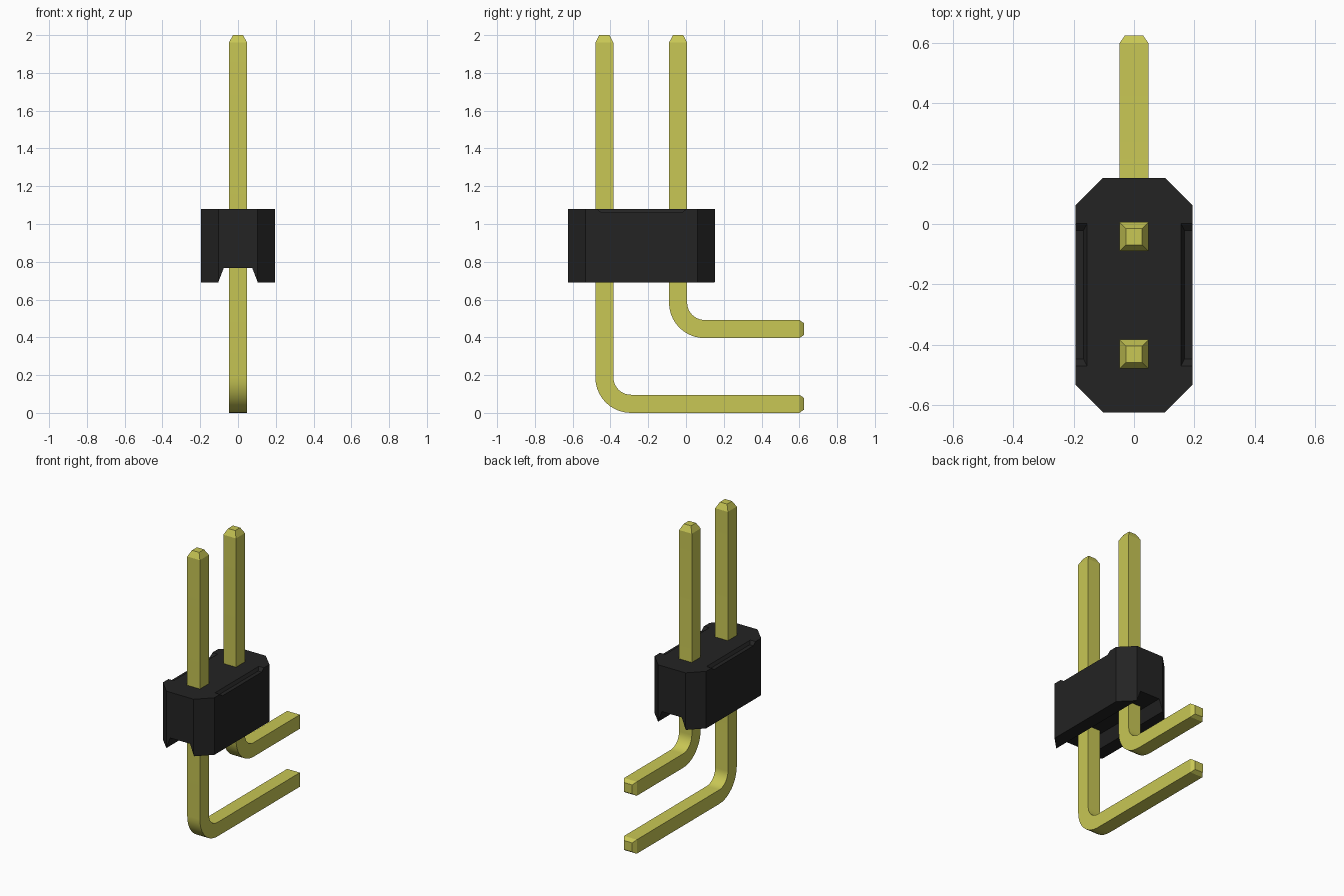
import bpy, bmesh, math
from mathutils import Vector

cube = bpy.data.objects.get("Cube")
if cube:
    bpy.data.objects.remove(cube, do_unlink=True)


def material(name, rgb):
    m = bpy.data.materials.new(name)
    m.use_nodes = True
    m.diffuse_color = (*rgb, 1)
    m.node_tree.nodes["Principled BSDF"].inputs["Base Color"].default_value = (*rgb, 1)
    return m


brass = material("brass yellow", (0.58, 0.57, 0.09))
black = material("black plastic", (0.017, 0.017, 0.017))


def loft(name, rings, mat):
    """Skin a list of matching closed rings and cap both ends."""
    bm = bmesh.new()
    loops = [[bm.verts.new(p) for p in ring] for ring in rings]
    n = len(loops[0])
    for a, b in zip(loops, loops[1:]):
        for i in range(n):
            j = (i + 1) % n
            bm.faces.new((a[i], a[j], b[j], b[i]))
    bm.faces.new(loops[0][::-1])
    bm.faces.new(loops[-1])
    bmesh.ops.recalc_face_normals(bm, faces=bm.faces)
    mesh = bpy.data.meshes.new(name)
    bm.to_mesh(mesh)
    bm.free()
    obj = bpy.data.objects.new(name, mesh)
    bpy.context.collection.objects.link(obj)
    mesh.materials.append(mat)
    return obj


def cut(obj, cutter):
    cutter.hide_render = True
    mod = obj.modifiers.new(cutter.name, 'BOOLEAN')
    mod.operation, mod.solver, mod.object = 'DIFFERENCE', 'EXACT', cutter
    bpy.context.view_layer.objects.active = obj
    bpy.ops.object.modifier_apply(modifier=mod.name)
    bpy.data.objects.remove(cutter, do_unlink=True)


# Housing: chamfered block
W, Y0, Y1, Z0, Z1, C = 0.195, -0.625, 0.153, 0.69, 1.08, 0.092
outline = [(W, Y0 + C), (W, Y1 - C), (W - C, Y1), (C - W, Y1),
           (-W, Y1 - C), (-W, Y0 + C), (C - W, Y0), (W - C, Y0)]
housing = loft("housing", [[(x, y, z) for x, y in outline] for z in (Z0, Z1)], black)

# Tapered channel underneath
channel = [(-0.109, Z0 - 0.01), (0.109, Z0 - 0.01), (0.075, 0.768), (-0.075, 0.768)]
cut(housing, loft("channel_cutter", [[(x, y, z) for x, z in channel] for y in (-1, 1)], black))

# Shallow sloped recesses along both upper edges
for s in (1, -1):
    rings = []
    for x, ya, yb, z in ((0.168, -0.448, -0.022, Z1 - 0.02), (0.156, -0.472, 0.002, Z1),
                         (0.156, -0.472, 0.002, Z1 + 0.05)):
        rings.append([(s * x, ya, z), (s * 0.3, ya, z), (s * 0.3, yb, z), (s * x, yb, z)])
    cut(housing, loft("recess_cutter", rings, black))


def pin(name, y, z, half=0.048, radius=0.14, steps=10):
    """Square bent pin with tapered ends; y and z locate its centre lines."""
    sections = [((y, 2.0), 0, 0.027), ((y, 1.96), 0, half)]
    for i in range(steps + 1):
        a = math.pi / 2 * i / steps
        centre = (y + radius * (1 - math.cos(a)), z + radius * (1 - math.sin(a)))
        sections.append((centre, a, half))
    sections += [((0.6, z), math.pi / 2, half), ((0.625, z), math.pi / 2, 0.031)]
    rings = []
    for (cy, cz), a, h in sections:
        side = Vector((0, math.cos(a), math.sin(a)))
        c = Vector((0, cy, cz))
        rings.append([c + Vector((sx * h, 0, 0)) + side * sy * h
                      for sx, sy in ((-1, -1), (1, -1), (1, 1), (-1, 1))])
    obj = loft(name, rings, brass)
    bpy.ops.object.select_all(action='DESELECT')
    obj.select_set(True)
    bpy.context.view_layer.objects.active = obj
    bpy.ops.object.shade_smooth_by_angle(angle=math.radians(20))


# Long and short contact pins
pin("front_pin", -0.432, 0.048)
pin("back_pin", -0.042, 0.444)
